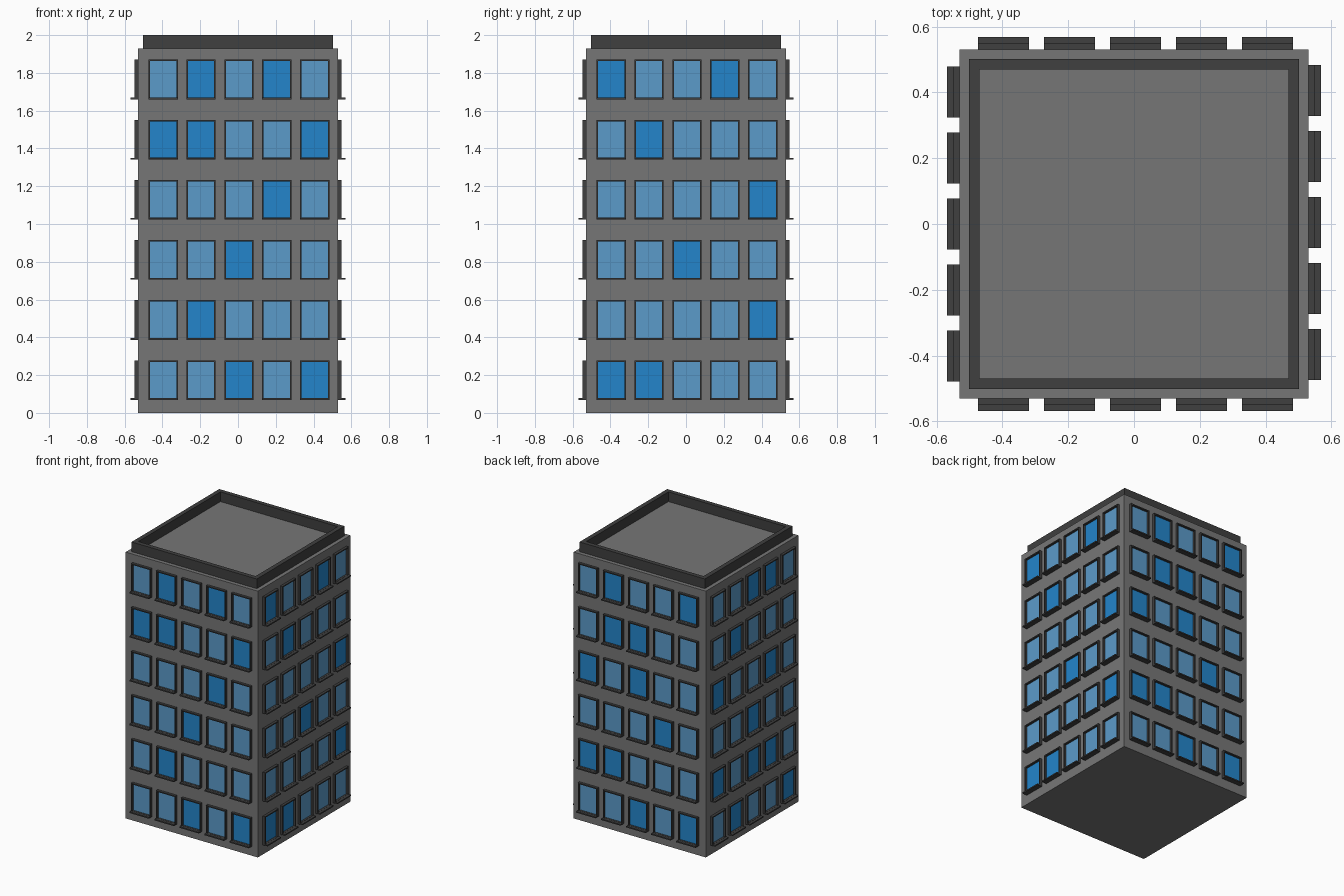
import bpy
import math
from mathutils import Matrix, Vector

if "Cube" in bpy.data.objects:
    bpy.data.objects.remove(bpy.data.objects["Cube"])


def material(name, rgb):
    m = bpy.data.materials.new(name)
    m.diffuse_color = (*rgb, 1)
    m.use_nodes = True
    m.node_tree.nodes["Principled BSDF"].inputs["Base Color"].default_value = m.diffuse_color
    return m


WALL = material("grey concrete", (0.183, 0.183, 0.183))
TRIM = material("charcoal trim", (0.050, 0.050, 0.050))
PALE = material("pale blue glass", (0.105, 0.328, 0.590))
DEEP = material("deep blue glass", (0.017, 0.235, 0.597))


def mesh_object(name, verts, faces, mats, indices=None):
    me = bpy.data.meshes.new(name)
    me.from_pydata(verts, [], faces)
    for m in mats:
        me.materials.append(m)
    if indices:
        me.polygons.foreach_set("material_index", indices)
    ob = bpy.data.objects.new(name, me)
    bpy.context.collection.objects.link(ob)
    return ob


def add_box(verts, faces, lo, hi, mat=None):
    """Append a box, optionally transformed."""
    n = len(verts)
    for x in (lo[0], hi[0]):
        for y in (lo[1], hi[1]):
            for z in (lo[2], hi[2]):
                v = Vector((x, y, z))
                verts.append(mat @ v if mat else v)
    for f in ((0, 1, 3, 2), (4, 6, 7, 5), (0, 4, 5, 1),
              (2, 3, 7, 6), (0, 2, 6, 4), (1, 5, 7, 3)):
        faces.append([n + i for i in f])


def add_ring(verts, faces, outer, inner, a0, a1, mat=None):
    """Append a rectangular frame in x/z, extruded from y=a0 to y=a1."""
    n = len(verts)
    for y in (a0, a1):
        for (x0, x1, z0, z1) in (outer, inner):
            for x, z in ((x0, z0), (x1, z0), (x1, z1), (x0, z1)):
                v = Vector((x, y, z))
                verts.append(mat @ v if mat else v)
    for i in range(4):
        j = (i + 1) % 4
        faces.append([n + k for k in (i, 4 + i, 4 + j, j)])
        faces.append([n + k for k in (8 + i, 8 + j, 12 + j, 12 + i)])
        faces.append([n + k for k in (i, j, 8 + j, 8 + i)])
        faces.append([n + k for k in (4 + i, 12 + i, 12 + j, 4 + j)])


# Main block
HALF, ROOF = 0.53, 1.93
v, f = [], []
add_box(v, f, (-HALF, -HALF, 0), (HALF, HALF, ROOF))
mesh_object("tower_block", v, f, [WALL])

# Roof parapet: square ring stood upright
v, f = [], []
add_ring(v, f, (-0.502, 0.502, -0.502, 0.502), (-0.47, 0.47, -0.47, 0.47),
         -2.0, -ROOF, Matrix.Rotation(-math.pi / 2, 4, 'X'))
v = [Vector((p.x, p.y, abs(p.z))) for p in v]
mesh_object("roof_parapet", v, f, [TRIM])

# Deep blue windows per side, top floor first, columns counted from the left
SIDES = {
    "front": (0, 0.005, ["24", "125", "4", "3", "2", "35"]),
    "right": (90, 0.005, ["14", "2", "5", "3", "5", "12"]),
    "back": (180, -0.005, ["25", "23", "13", "4", "12", "35"]),
    "left": (270, 0.0, ["34", "2", "14", "3", "134", "25"]),
}
W, H, RIM = 0.155, 0.208, 0.008

for side, (angle, shift, dark) in SIDES.items():
    rot = Matrix.Rotation(math.radians(angle), 4, 'Z')
    fv, ff, gv, gf, tint = [], [], [], [], []
    for row in range(6):
        top = 1.87 - row * 0.3183
        bot = top - H
        for col in range(5):
            cx = shift + (col - 2) * 0.2005
            x0, x1 = cx - W / 2, cx + W / 2
            # Frame
            add_ring(fv, ff, (x0, x1, bot, top),
                     (x0 + RIM, x1 - RIM, bot + RIM, top - RIM),
                     -0.549, -HALF, rot)
            # Sill
            add_box(fv, ff, (x0, -0.568, bot - 0.002),
                    (x1, -HALF, bot + 0.007), rot)
            # Glass plate
            n = len(gf)
            add_box(gv, gf, (x0 + RIM, -0.534, bot + RIM),
                    (x1 - RIM, -HALF, top - RIM), rot)
            tint += [int(str(col + 1) in dark[row])] * (len(gf) - n)
    mesh_object(side + "_window_frames", fv, ff, [TRIM])
    mesh_object(side + "_window_glass", gv, gf, [PALE, DEEP], tint)

# Make all normals face outward
import bmesh
for ob in bpy.context.collection.objects:
    bm = bmesh.new()
    bm.from_mesh(ob.data)
    bmesh.ops.recalc_face_normals(bm, faces=bm.faces)
    bm.to_mesh(ob.data)
    bm.free()
